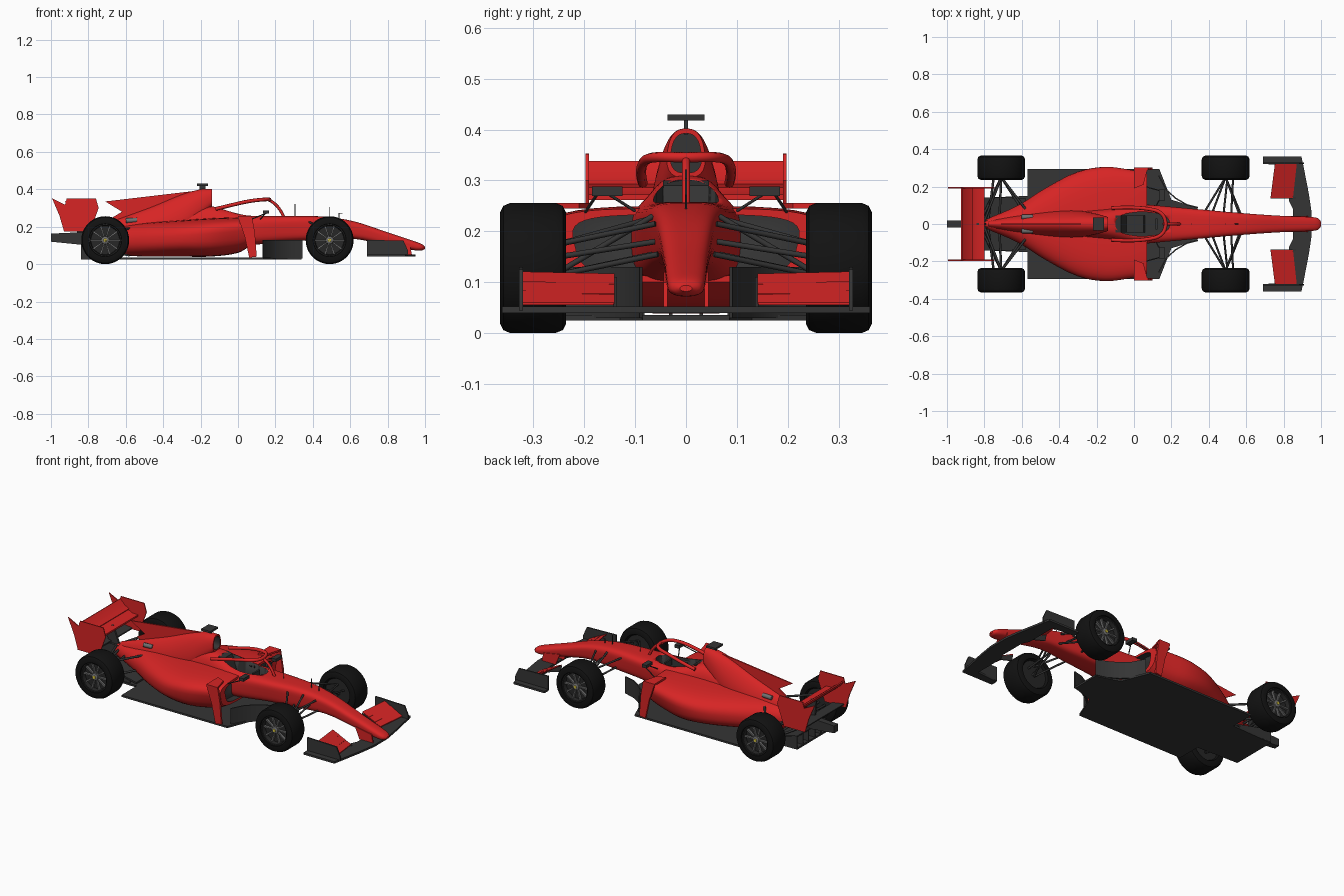
import bpy, bmesh, math

if "Cube" in bpy.data.objects:
    bpy.data.objects.remove(bpy.data.objects["Cube"])


def mat(name, r, g, b):
    m = bpy.data.materials.new(name)
    m.diffuse_color = (r, g, b, 1)
    m.use_nodes = True
    m.node_tree.nodes["Principled BSDF"].inputs["Base Color"].default_value = m.diffuse_color
    return m


RED = mat("red_paint", 0.68, 0.018, 0.018)
DARK = mat("carbon", 0.035, 0.035, 0.035)
RUBBER = mat("rubber", 0.006, 0.006, 0.006)
RIM = mat("rim", 0.02, 0.02, 0.02)
METAL = mat("metal", 0.16, 0.16, 0.16)
YELLOW = mat("yellow", 0.8, 0.65, 0.05)


def finish(ob, mirror=False, angle=35):
    bpy.ops.object.select_all(action='DESELECT')
    ob.select_set(True)
    bpy.context.view_layer.objects.active = ob
    bpy.ops.object.shade_smooth_by_angle(angle=math.radians(angle))
    if mirror:
        m = ob.modifiers.new("mirror", 'MIRROR')
        m.use_axis = (False, True, False)
        m.use_mirror_merge = False
    return ob


def mesh(name, verts, faces, mats, mirror=False, dark_faces=()):
    me = bpy.data.meshes.new(name)
    me.from_pydata(verts, [], faces)
    for m in mats:
        me.materials.append(m)
    for i in dark_faces:
        me.polygons[i].material_index = 1
    bm = bmesh.new()
    bm.from_mesh(me)
    bmesh.ops.recalc_face_normals(bm, faces=bm.faces)
    bm.to_mesh(me)
    bm.free()
    ob = bpy.data.objects.new(name, me)
    bpy.context.collection.objects.link(ob)
    return finish(ob, mirror)


def plate(name, pts, plane, a, b, m=DARK, mirror=False):
    """Polygon in a plane, extruded from a to b along the third axis."""
    put = {'xz': lambda p, t: (p[0], t, p[1]), 'xy': lambda p, t: (p[0], p[1], t),
           'yz': lambda p, t: (t, p[0], p[1])}[plane]
    n = len(pts)
    verts = [put(p, t) for t in (a, b) for p in pts]
    faces = [list(range(n)), list(range(n, 2 * n))]
    faces += [[i, (i + 1) % n, n + (i + 1) % n, n + i] for i in range(n)]
    return mesh(name, verts, faces, [m], mirror)


def box(name, x0, x1, y0, y1, z0, z1, m=DARK, mirror=False):
    return plate(name, [(x0, y0), (x1, y0), (x1, y1), (x0, y1)], 'xy', z0, z1, m, mirror)


def ribbon(path, t):
    """Thin closed outline that follows a path."""
    return path + [(x + t * 0.7, y + t) for x, y in reversed(path)]


def loft(name, secs, m=RED, inlet=None, sub=4, N=40):
    """Sections (x, half width, z bottom, z top, squareness, taper), smoothly interpolated."""
    rows = []
    for i in range(len(secs) - 1):
        p0, p1, p2, p3 = (secs[max(0, min(len(secs) - 1, i + k))] for k in (-1, 0, 1, 2))
        for s in range(sub):
            t = s / sub
            h = (2*t**3 - 3*t*t + 1, t**3 - 2*t*t + t, 3*t*t - 2*t**3, t**3 - t*t)
            row = []
            for k in range(6):
                d = p2[0] - p1[0]
                m1 = (p2[k] - p0[k]) / (p2[0] - p0[0]) * d
                m2 = (p3[k] - p1[k]) / (p3[0] - p1[0]) * d
                row.append(h[0]*p1[k] + h[1]*m1 + h[2]*p2[k] + h[3]*m2)
            rows.append(row)
    rows.append(secs[-1])
    rings = []
    for x, w, zb, zt, n, u in rows:
        ring = []
        for j in range(N):
            a = 2 * math.pi * (j + 0.5) / N
            c, s = math.cos(a), math.sin(a)
            y = w * math.copysign(abs(c) ** (2 / n), c)
            f = 0.5 + 0.5 * math.copysign(abs(s) ** (2 / n), s)
            y *= 1 - u * (1 - f) if u > 0 else 1 + u * f
            ring.append((x, y, zb + (zt - zb) * f))
        rings.append(ring)
    if inlet:  # recessed dark mouth in the first section
        zc = (rows[0][2] + rows[0][3]) / 2
        lip = [(x, y * inlet, zc + (z - zc) * inlet) for x, y, z in rings[0]]
        rings = [[(x - 0.04, y, z) for x, y, z in lip], lip] + rings
    faces = [list(range(N)), [(len(rings) - 1) * N + j for j in range(N)]]
    for i in range(len(rings) - 1):
        faces += [[i*N + j, i*N + (j+1) % N, (i+1)*N + (j+1) % N, (i+1)*N + j] for j in range(N)]
    dark = [0] + list(range(2, 2 + N)) if inlet else []
    return mesh(name, [v for r in rings for v in r], faces, [m, DARK], False, dark)


def tubes(name, paths, r, m=DARK, mirror=False, smooth=False):
    cu = bpy.data.curves.new(name, 'CURVE')
    cu.dimensions = '3D'
    cu.bevel_depth, cu.bevel_resolution, cu.use_fill_caps = r, 2, True
    for path in paths:
        sp = cu.splines.new('NURBS' if smooth else 'POLY')
        sp.points.add(len(path) - 1)
        for p, co in zip(sp.points, path):
            p.co = (*co, 1)
        sp.use_endpoint_u, sp.order_u = True, 3
    cu.materials.append(m)
    ob = bpy.data.objects.new(name, cu)
    bpy.context.collection.objects.link(ob)
    bpy.ops.object.select_all(action='DESELECT')
    ob.select_set(True)
    bpy.context.view_layer.objects.active = ob
    bpy.ops.object.convert(target='MESH')
    return finish(bpy.context.view_layer.objects.active, mirror, 50)


def lathe(name, cx, cz, prof, m, N=48):
    """Revolve (y, radius) around a wheel axle."""
    verts = [(cx + r * math.cos(2*math.pi*j/N), y, cz + r * math.sin(2*math.pi*j/N))
             for y, r in prof for j in range(N)]
    faces = [[i*N + j, i*N + (j+1) % N, (i+1)*N + (j+1) % N, (i+1)*N + j]
             for i in range(len(prof) - 1) for j in range(N)]
    return mesh(name, verts, faces, [m], True)


# Nose and cockpit tub, side pods, engine cover
tub = loft("nose_and_tub", [(1.0, .012, .082, .094, 2, 0), (.985, .03, .074, .106, 2.3, 0),
    (.95, .037, .073, .12, 2.6, 0), (.8, .045, .10, .17, 3, .1), (.62, .057, .135, .229, 3.5, .1),
    (.45, .072, .13, .255, 4, .1), (.25, .092, .12, .257, 4, .15), (.05, .108, .1, .264, 3.5, .05),
    (-.06, .105, .1, .292, 3, -.15), (-.16, .098, .1, .31, 3, -.3), (-.3, .085, .1, .29, 2.5, -.3)])
pods = loft("side_pods", [(.07, .28, .10, .245, 4, .12), (0, .31, .06, .25, 3.5, .22),
    (-.15, .325, .04, .245, 3.2, .15), (-.3, .29, .04, .235, 2.8, .08), (-.48, .19, .04, .222, 2.5, .02),
    (-.62, .1, .05, .205, 2.2, 0), (-.8, .022, .10, .175, 2, 0)], inlet=.83)
loft("engine_cover", [(-.14, .042, .305, .402, 2.6, -.25), (-.2, .062, .24, .4, 2.4, -.3),
    (-.3, .085, .15, .372, 2.2, -.4), (-.45, .085, .12, .31, 2, -.45), (-.6, .06, .1, .255, 2, -.3),
    (-.78, .018, .1, .19, 2, 0)], inlet=.8)
plate("engine_fin", [(-.2, .395), (-.71, .335), (-.62, .28), (-.67, .25), (-.6, .2), (-.25, .3)],
      'xz', -.004, .004, RED)

# Cockpit opening, cut from tub and pods
oval = [(.045 + .145 * math.cos(a), .064 * math.copysign(abs(math.sin(a)) ** .75, math.sin(a)))
        for a in (2 * math.pi * (i + .5) / 32 for i in range(32))]
cutter = plate("cockpit_cutter", oval, 'xy', .17, .5)
cutter.hide_render = True
cutter.display_type = 'WIRE'
for ob in (tub, pods):
    b = ob.modifiers.new("cockpit", 'BOOLEAN')
    b.operation, b.object, b.solver, b.material_mode = 'DIFFERENCE', cutter, 'EXACT', 'TRANSFER'
plate("seat", [(-.1, .17), (.06, .17), (.05, .19), (-.04, .2), (-.07, .29), (-.1, .3)], 'xz', -.045, .045)
box("steering_wheel", .115, .125, -.03, .03, .215, .25)
tubes("halo", [[(-.12, -.085, .295), (-.05, -.09, .312), (.06, -.085, .338), (.15, -.065, .347),
    (.175, 0, .345), (.15, .065, .347), (.06, .085, .338), (-.05, .09, .312), (-.12, .085, .295)]],
    .010, RED, smooth=True)
tubes("halo_pillar", [[(.155, 0, .347), (.215, 0, .325), (.245, 0, .25)]], .008, RED, smooth=True)

# Camera, antennas, mirrors
box("camera_pod", -.22, -.16, -.036, .036, .418, .43)
box("camera_post", -.205, -.175, -.004, .004, .39, .42)
tubes("antennas", [[(.305, 0, .25), (.305, 0, .322)], [(.49, 0, .245), (.49, 0, .305)],
                   [(.54, 0, .235), (.54, 0, .272), (.56, 0, .272)]], .002)
box("mirror", .135, .165, .125, .185, .27, .288, DARK, True)
tubes("mirror_stalk", [[(.15, .155, .275), (.12, .1, .24)], [(.15, .175, .272), (.06, .2, .235)]], .003, DARK, True)

# Floor, barge boards, side vanes, diffuser
plate("floor", [(.34, 0), (.34, .085), (.2, .13), (.135, .295), (-.57, .295), (-.57, .15), (-.84, .14),
    (-.84, -.14), (-.57, -.15), (-.57, -.295), (.135, -.295), (.2, -.13), (.34, -.085)], 'xy', .025, .036)
plate("barge_board", ribbon([(.34, .085), (.28, .1), (.22, .135), (.17, .18), (.13, .255)], .006),
      'xy', .03, .13, DARK, True)
plate("side_vane", [(0, .25), (.075, .255), (.09, .17), (.1, .04), (.06, .035), (.035, .15)],
      'xz', .29, .302, RED, True)
plate("vane_bridge", [(.0, .302), (.075, .302), (.05, .21), (0, .19)], 'xy', .245, .256, RED, True)
plate("diffuser_ramp", [(-.58, .04), (-.84, .1), (-.84, .108), (-.58, .05)], 'xz', -.14, .14)
for i, y in enumerate((.03, .085, .14)):
    plate(f"diffuser_strake_{i}", [(-.62, .028), (-.84, .028), (-.84, .105), (-.62, .05)],
          'xz', y - .003, y + .003, DARK, True)
plate("tail_structure", [(-.7, .1), (-.85, .105), (-1, .12), (-1, .163), (-.85, .17), (-.7, .17)], 'xz', -.018, .018)
tubes("exhaust", [[(-.54, .037, .235), (-.6, .037, .232)]], .013, METAL, True)

# Front wing
plate("front_wing_plane", [(.95, 0), (.95, .06), (.935, .16), (.908, .3), (.895, .362), (.69, .362),
    (.69, .322), (.83, .31), (.83, .12), (.85, .08), (.85, 0)], 'xy', .04, .052, DARK, True)
plate("front_wing_endplate", [(.69, .045), (.69, .13), (.885, .125), (.91, .07), (.91, .045)],
      'xz', .32, .328, DARK, True)
for i, (x, z) in enumerate(((.85, .055), (.815, .073), (.775, .092))):
    verts = [(x, .14, z), (x + .02, .32, z), (x - .022, .32, z + .024), (x - .045, .14, z + .02)]
    verts += [(a, y, c + .005) for a, y, c in verts]
    mesh(f"front_flap_{i}", verts, [(0, 1, 2, 3), (4, 5, 6, 7), (0, 1, 5, 4), (1, 2, 6, 5),
         (2, 3, 7, 6), (3, 0, 4, 7)], [RED], True)
plate("front_flap_tip", [(.73, .11), (.87, .05), (.83, .045), (.74, .07)], 'xz', .136, .142, DARK, True)
plate("nose_pylon", [(.93, .05), (.84, .05), (.81, .12), (.92, .1)], 'xz', .036, .044, RED, True)

# Rear wing
plate("rear_wing_plane", [(-.80, .262), (-.84, .262), (-.875, .28), (-.87, .29), (-.84, .274), (-.80, .272)],
      'xz', -.193, .193, RED)
plate("rear_wing_flap", [(-.865, .283), (-.895, .298), (-.925, .335), (-.918, .338), (-.888, .308), (-.86, .293)],
      'xz', -.193, .193, RED)
plate("rear_wing_endplate", [(-.995, .353), (-.925, .318), (-.915, .352), (-.76, .352), (-.745, .3),
    (-.79, .175), (-.93, .175), (-.955, .26)], 'xz', .191, .197, RED, True)
plate("rear_wing_mount", [(-.78, .15), (-.86, .15), (-.87, .275), (-.83, .275)], 'xz', -.006, .006)
plate("rear_beam", [(-.84, .175), (-.92, .19), (-.92, .196), (-.84, .183)], 'xz', -.193, .193)

# Wheels
for tag, cx in (("front", .49), ("rear", -.71)):
    cz = .128
    lathe(tag + "_tyre", cx, cz, [(.25, .08), (.237, .088), (.236, .11), (.242, .122), (.257, .128),
        (.345, .128), (.359, .122), (.365, .11), (.364, .088), (.35, .084)], RUBBER, 64)
    lathe(tag + "_rim", cx, cz, [(.25, .001), (.25, .083), (.357, .086), (.356, .08), (.332, .076), (.332, .001)], RIM)
    lathe(tag + "_hub", cx, cz, [(.33, .022), (.35, .02), (.354, .012), (.354, .001)], METAL, 24)
    lathe(tag + "_hub_cap", cx, cz, [(.35, .009), (.358, .008), (.358, .001)], YELLOW, 16)
    for k in range(10):
        a = k * math.pi / 5
        c, s = math.cos(a), math.sin(a)
        quad = [(cx + r*c - w*s, cz + r*s + w*c) for r, w in ((.015, -.003), (.08, -.005), (.08, .005), (.015, .003))]
        plate(f"{tag}_spoke_{k}", quad, 'xz', .33, .345, METAL, True)

# Suspension arms
tubes("front_suspension", [[(.49, .25, .175), (.38, .07, .225)], [(.49, .25, .175), (.56, .06, .215)],
    [(.49, .25, .115), (.42, .065, .155)], [(.49, .25, .115), (.57, .055, .155)],
    [(.5, .25, .12), (.48, .065, .23)], [(.53, .25, .15), (.52, .06, .18)]], .0055, DARK, True)
tubes("rear_suspension", [[(-.71, .25, .175), (-.58, .08, .19)], [(-.71, .25, .175), (-.8, .015, .165)],
    [(-.71, .25, .09), (-.6, .08, .1)], [(-.71, .25, .09), (-.82, .015, .12)],
    [(-.71, .25, .128), (-.72, .015, .14)], [(-.75, .25, .12), (-.78, .015, .15)]], .0065, DARK, True)
